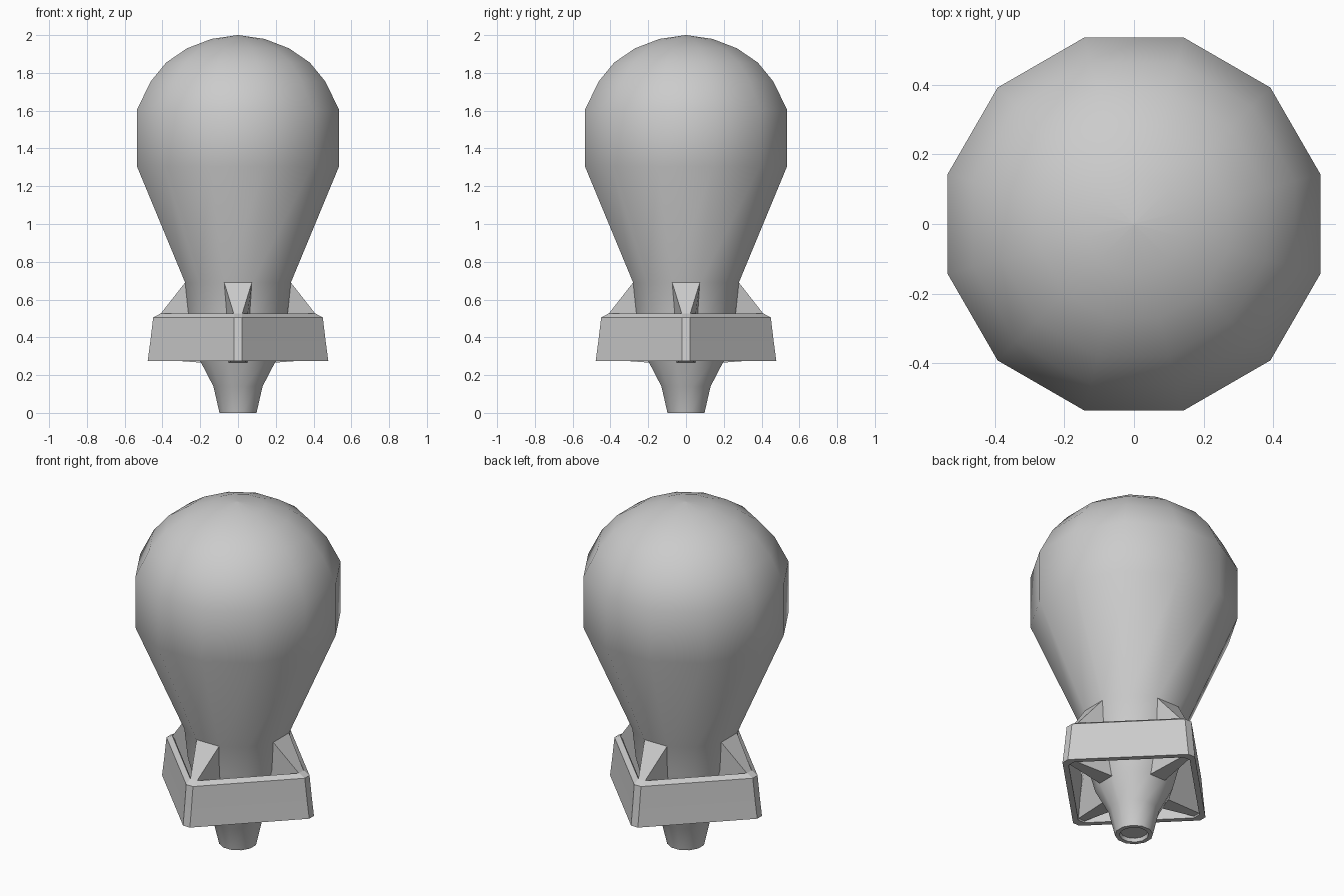
import bpy
import bmesh
from math import cos, sin, pi, radians

cube = bpy.data.objects.get("Cube")
if cube:
    bpy.data.objects.remove(cube)

# One plain metal colour
grey = bpy.data.materials.new("grey metal")
grey.use_nodes = True
colour = (0.6, 0.6, 0.6, 1)
grey.diffuse_color = colour
grey.node_tree.nodes["Principled BSDF"].inputs["Base Color"].default_value = colour


def loft(name, rings, closed=False, smooth_angle=None):
    """Join rings of equal point count; cap the ends, or close into a loop."""
    bm = bmesh.new()
    loops = [[bm.verts.new(p) for p in ring] for ring in rings]
    pairs = list(zip(loops, loops[1:]))
    if closed:
        pairs.append((loops[-1], loops[0]))
    else:
        bm.faces.new(loops[0])
        bm.faces.new(loops[-1])
    for a, b in pairs:
        for i in range(len(a)):
            j = (i + 1) % len(a)
            bm.faces.new((a[i], a[j], b[j], b[i]))
    bmesh.ops.remove_doubles(bm, verts=bm.verts, dist=0.0005)
    bmesh.ops.recalc_face_normals(bm, faces=bm.faces)
    mesh = bpy.data.meshes.new(name)
    bm.to_mesh(mesh)
    bm.free()
    mesh.materials.append(grey)
    obj = bpy.data.objects.new(name, mesh)
    bpy.context.collection.objects.link(obj)
    if smooth_angle:
        bpy.ops.object.select_all(action="DESELECT")
        obj.select_set(True)
        bpy.context.view_layer.objects.active = obj
        bpy.ops.object.shade_smooth_by_angle(angle=radians(smooth_angle))
    return obj


SIDES = 12


def round_ring(flat, z):
    """Twelve-sided ring with flats facing the axes."""
    r = flat / cos(pi / SIDES)
    angles = [(i + 0.5) * 2 * pi / SIDES for i in range(SIDES)]
    return [(r * cos(a), r * sin(a), z) for a in angles]


def square_ring(corner, z, half):
    """Square ring with chamfered corners on the axes."""
    pts = []
    for k in range(4):
        c, s = round(cos(k * pi / 2)), round(sin(k * pi / 2))
        for w in (-half, half):
            pts.append((corner * c - w * s, corner * s + w * c, z))
    return pts


# Bulbous body, from the recessed tail end to the nose
body = [(0.07, 0.02), (0.075, 0.0), (0.098, 0.0), (0.13, 0.14), (0.2, 0.275),
        (0.262, 0.52), (0.28, 0.69), (0.535, 1.305), (0.535, 1.605),
        (0.462, 1.755), (0.38, 1.855), (0.27, 1.93), (0.14, 1.98), (0.002, 2.0)]
loft("body", [round_ring(r, z) for r, z in body], smooth_angle=35)

# Square tail shroud, an open band with a sloped top rim
shroud = [(0.478, 0.275), (0.464, 0.38), (0.449, 0.505), (0.412, 0.525),
          (0.4, 0.515), (0.435, 0.275)]
loft("tail_shroud", [square_ring(d, z, 0.022) for d, z in shroud], closed=True)

# Four wedge fins, wide on the body and narrow at the shroud corners
inner = [(0.26, -0.075, 0.69), (0.26, 0.075, 0.69), (0.18, 0.053, 0.265), (0.18, -0.053, 0.265)]
inner[0], inner[1] = (0.28, -0.073, 0.69), (0.28, 0.073, 0.69)
outer = [(0.415, -0.02, 0.518), (0.415, 0.02, 0.518), (0.45, 0.02, 0.285), (0.45, -0.02, 0.285)]
for k, side in enumerate(("left", "back", "right", "front")):
    fin = loft(side + "_fin", [inner, outer])
    fin.rotation_euler.z = k * pi / 2
